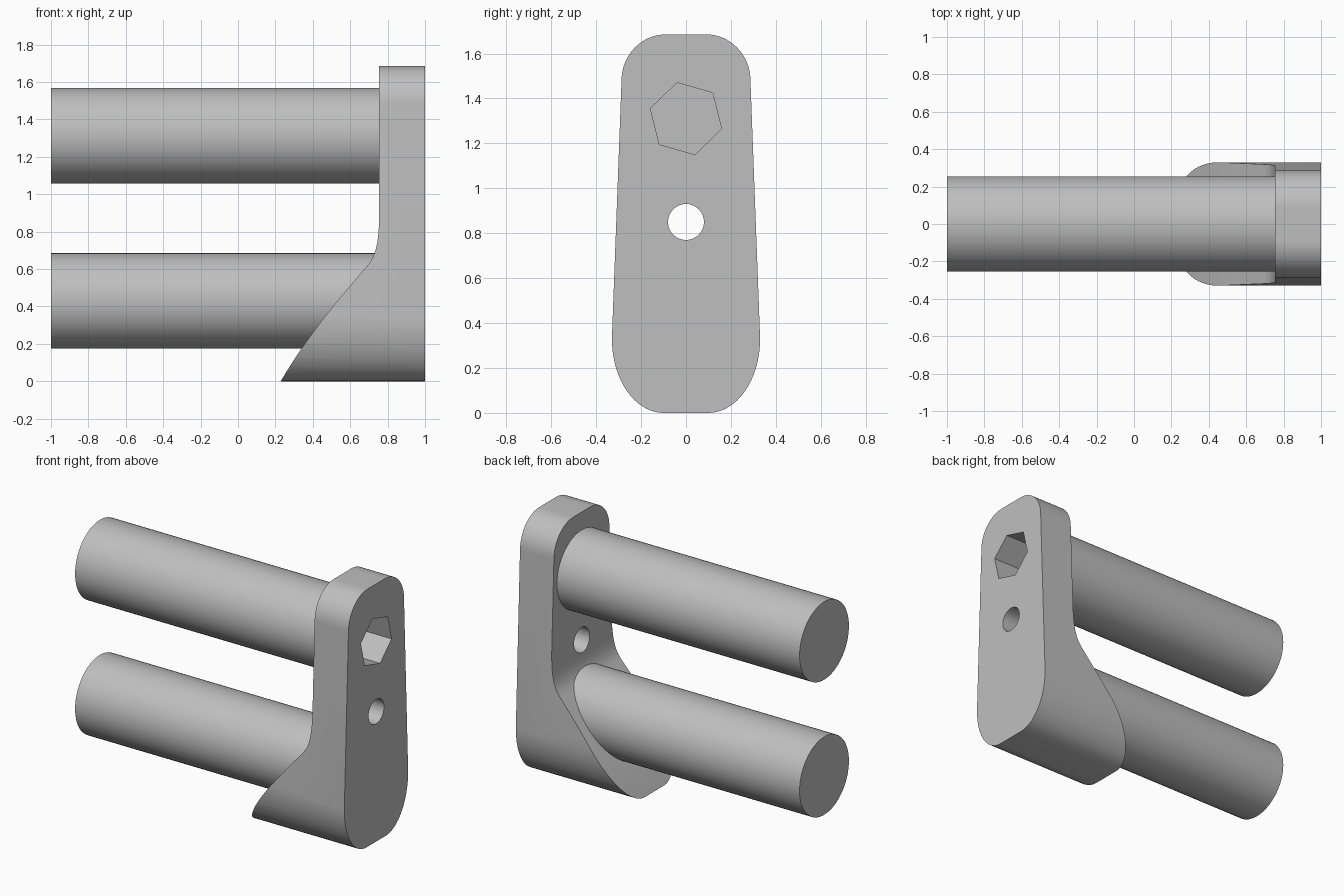
import bpy, bmesh
from math import sin, cos, pi, radians
from mathutils import Vector

cube = bpy.data.objects.get("Cube")
if cube:
    bpy.data.objects.remove(cube, do_unlink=True)

grey = bpy.data.materials.new("plain grey")
grey.use_nodes = True
colour = (0.52, 0.52, 0.52, 1)
grey.diffuse_color = colour
grey.node_tree.nodes["Principled BSDF"].inputs["Base Color"].default_value = colour


def prism(name, points, sweep):
    """Closed solid: a flat outline pushed along the sweep vector."""
    bm = bmesh.new()
    face = bm.faces.new([bm.verts.new(p) for p in points])
    ext = bmesh.ops.extrude_face_region(bm, geom=[face])
    moved = [v for v in ext["geom"] if isinstance(v, bmesh.types.BMVert)]
    bmesh.ops.translate(bm, verts=moved, vec=Vector(sweep))
    bmesh.ops.recalc_face_normals(bm, faces=bm.faces)
    mesh = bpy.data.meshes.new(name)
    bm.to_mesh(mesh)
    bm.free()
    mesh.materials.append(grey)
    obj = bpy.data.objects.new(name, mesh)
    bpy.context.collection.objects.link(obj)
    return obj


def rod(name, x0, x1, z, radius, sides=64, turn=0.0):
    """Straight bar along x with a regular outline."""
    ring = [turn + 2 * pi * i / sides for i in range(sides)]
    points = [(x0, radius * cos(a), z + radius * sin(a)) for a in ring]
    return prism(name, points, (x1 - x0, 0, 0))


def boolean(target, cutter, operation="DIFFERENCE"):
    cutter.hide_render = True
    mod = target.modifiers.new("cut", "BOOLEAN")
    mod.operation = operation
    mod.solver = "EXACT"
    mod.object = cutter
    bpy.context.view_layer.objects.active = target
    bpy.ops.object.modifier_apply(modifier=mod.name)


def corner(y, z, width, height, start):
    """Quarter ellipse, listed anticlockwise."""
    steps = 16
    return [(y + width * cos(start + pi / 2 * i / steps),
             z + height * sin(start + pi / 2 * i / steps)) for i in range(steps + 1)]


def bezier(a, b, c, d, steps=16):
    out = []
    for i in range(steps + 1):
        t = i / steps
        s = 1 - t
        out.append(tuple(s**3 * p + 3 * s * s * t * q + 3 * s * t * t * r + t**3 * w
                         for p, q, r, w in zip(a, b, c, d)))
    return out


# Mounting plate: tapered rounded outline, trimmed by the flared foot profile
half = corner(0.1, 0.33, 0.23, 0.33, -pi / 2) + corner(0.09, 1.48, 0.197, 0.205, 0)
outline = half + [(-y, z) for y, z in reversed(half)]
plate = prism("mounting_plate", [(0.1, y, z) for y, z in outline], (0.9, 0, 0))

flare = bezier((0.755, 0.87), (0.75, 0.71), (0.73, 0.66), (0.68, 0.605))
flare += bezier((0.68, 0.605), (0.52, 0.42), (0.37, 0.24), (0.228, 0))[1:]
side = [(1.1, -0.1), (1.1, 1.8), (0.755, 1.8)] + flare + [(0.17, -0.1)]
side_trim = prism("side_trim", [(x, -0.5, z) for x, z in side], (0, 1, 0))
boolean(plate, side_trim, "INTERSECT")

# Two round pegs
upper_peg = rod("upper_peg", -1, 0.77, 1.313, 0.255)
lower_peg = rod("lower_peg", -1, 0.8, 0.43, 0.255)

# Hex socket, screw hole and its counterbore
hex_cut = rod("hex_cut", 0.5, 1.1, 1.31, 0.165, 6, radians(104))
hole_cut = rod("hole_cut", 0.4, 1.2, 0.85, 0.08, 48)
bore_cut = rod("bore_cut", 0.4, 0.69, 0.85, 0.122, 48)
for cutter in (hex_cut, hole_cut, bore_cut):
    boolean(plate, cutter)
boolean(upper_peg, hex_cut)

for helper in (side_trim, hex_cut, hole_cut, bore_cut):
    bpy.data.objects.remove(helper, do_unlink=True)

# Smooth the rounded walls, keep real edges crisp
bpy.ops.object.select_all(action="DESELECT")
for part in (plate, upper_peg, lower_peg):
    part.select_set(True)
bpy.context.view_layer.objects.active = plate
bpy.ops.object.shade_smooth_by_angle(angle=radians(30))
